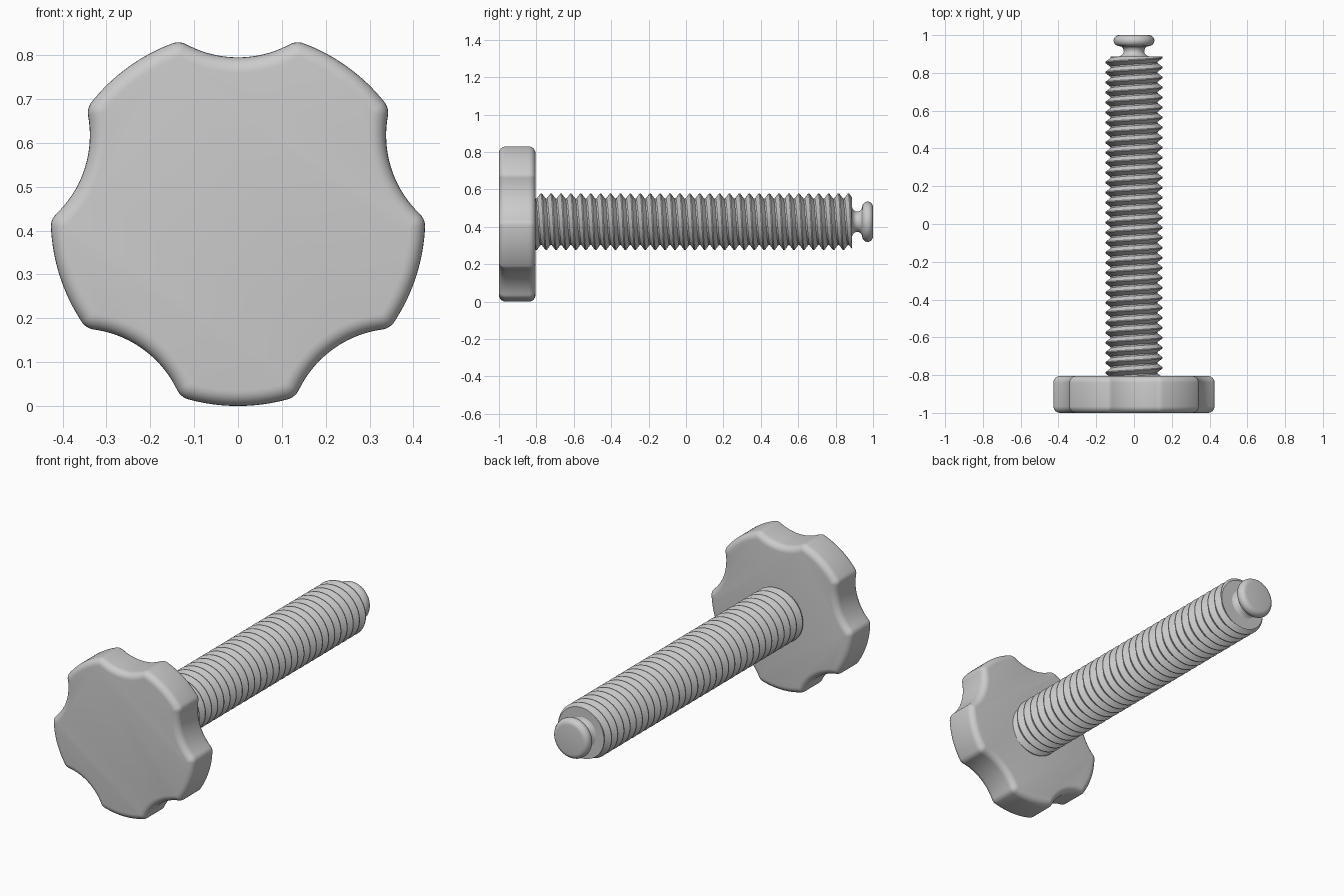
import bpy, bmesh
from math import sin, cos, acos, atan2, pi, radians
from mathutils import Vector

if "Cube" in bpy.data.objects:
    bpy.data.objects.remove(bpy.data.objects["Cube"])

AXIS_Z = 0.427   # height of the screw axis
KNOB_R = 0.427

metal = bpy.data.materials.new("plain_grey")
metal.use_nodes = True
GREY = (0.6, 0.6, 0.6, 1)
metal.diffuse_color = GREY
metal.node_tree.nodes["Principled BSDF"].inputs["Base Color"].default_value = GREY


def finish(name, bm):
    """Turn a bmesh into a smooth shaded object lying on the screw axis."""
    bmesh.ops.recalc_face_normals(bm, faces=bm.faces)
    mesh = bpy.data.meshes.new(name)
    bm.to_mesh(mesh)
    bm.free()
    mesh.materials.append(metal)
    obj = bpy.data.objects.new(name, mesh)
    obj.location.z = AXIS_Z
    bpy.context.collection.objects.link(obj)
    bpy.ops.object.select_all(action='DESELECT')
    obj.select_set(True)
    bpy.context.view_layer.objects.active = obj
    bpy.ops.object.shade_smooth_by_angle(angle=radians(30))
    return obj


def loft(name, rings):
    """Join closed rings of equal length with quads and cap both ends."""
    bm = bmesh.new()
    rows = [[bm.verts.new(p) for p in ring] for ring in rings]
    n = len(rows[0])
    for a, b in zip(rows, rows[1:]):
        for i in range(n):
            j = (i + 1) % n
            bm.faces.new((a[i], a[j], b[j], b[i]))
    bm.faces.new(rows[0])
    bm.faces.new(rows[-1])
    return finish(name, bm)


def polar(angle, radius=1):
    return Vector((cos(angle), sin(angle))) * radius


def knob_outline(notches=5, notch_r=0.248, fillet=0.04):
    """Points and outward normals of a round grip with scooped notches."""
    centre = Vector((0.616, 0))
    a, b, c = KNOB_R - fillet, notch_r + fillet, centre.x
    phi = acos((a * a + c * c - b * b) / (2 * a * c))
    tip = polar(phi, a)
    beta = atan2(*(centre - tip).yx)
    half = []
    for k in range(11):                       # scooped notch
        n = polar(beta * k / 10)
        half.append((centre - n * notch_r, n))
    for k in range(1, 9):                     # rounded tip
        n = polar(beta + (phi - beta) * k / 8)
        half.append((tip + n * fillet, n))
    for k in range(1, 9):                     # round lobe
        n = polar(phi + (pi / notches - phi) * k / 8)
        half.append((n * KNOB_R, n))
    flip = [(Vector((p.x, -p.y)), Vector((n.x, -n.y))) for p, n in half[-2:0:-1]]
    outline = []
    for s in range(notches):
        turn = pi / 2 + s * 2 * pi / notches
        for p, n in flip + half:
            outline.append([polar(turn + atan2(v.y, v.x), v.length) for v in (p, n)])
    return outline


# Knob: scooped outline with rounded front and back rims
FRONT, BACK, RIM = -1.0, -0.805, 0.035
outline = knob_outline()
section = []
for k in range(7):
    t = k / 6 * pi / 2
    section.append((RIM * (1 - sin(t)), FRONT + RIM * (1 - cos(t))))
section += [(d, FRONT + BACK - y) for d, y in reversed(section)]
rings = []
for d, y in section:
    flat = [p - n * d for p, n in outline]
    rings.append([(q.x, y, q.y) for q in flat])
loft("knob", rings)

# Threaded shaft: right-handed helix trimmed flat at both ends
PITCH, SEG = 0.053, 48
START, END = -0.83, 0.887
profile = [(0, 0.152), (0.1, 0.152), (0.48, 0.125), (0.62, 0.125)]
turns = int((END - START) / PITCH) + 4
steps = turns * SEG
bm = bmesh.new()
grid = []
for i in range(steps + 1):
    t = 2 * pi * i / SEG
    y0 = START - 2 * PITCH + PITCH * i / SEG
    grid.append([bm.verts.new((r * sin(t), y0 + f * PITCH, r * cos(t)))
                 for f, r in profile])
for i in range(steps - SEG):
    here = grid[i] + [grid[i + SEG][0]]
    after = grid[i + 1] + [grid[i + 1 + SEG][0]]
    for j in range(len(profile)):
        bm.faces.new((here[j], after[j], after[j + 1], here[j + 1]))
for y, side in ((START, -1), (END, 1)):
    bmesh.ops.bisect_plane(bm, geom=bm.verts[:] + bm.edges[:] + bm.faces[:],
                           plane_co=(0, y, 0), plane_no=(0, side, 0),
                           clear_outer=True)
loose = [v for v in bm.verts if not v.link_faces]
bmesh.ops.delete(bm, geom=loose, context='VERTS')
bmesh.ops.holes_fill(bm, edges=[e for e in bm.edges if e.is_boundary], sides=0)
finish("threaded_shaft", bm)

# Swivel tip: flared neck and rounded button
tip = [(0.08, 0.87), (0.08, 0.887), (0.066, 0.893), (0.057, 0.903),
       (0.054, 0.915), (0.057, 0.928), (0.066, 0.938), (0.08, 0.942)]
for k in range(11):
    t = -pi / 2 + pi * k / 10
    tip.append((0.079 + 0.029 * cos(t), 0.971 + 0.029 * sin(t)))
rings = []
for r, y in tip:
    rings.append([(r * sin(2 * pi * k / 48), y, r * cos(2 * pi * k / 48))
                  for k in range(48)])
loft("swivel_tip", rings)
